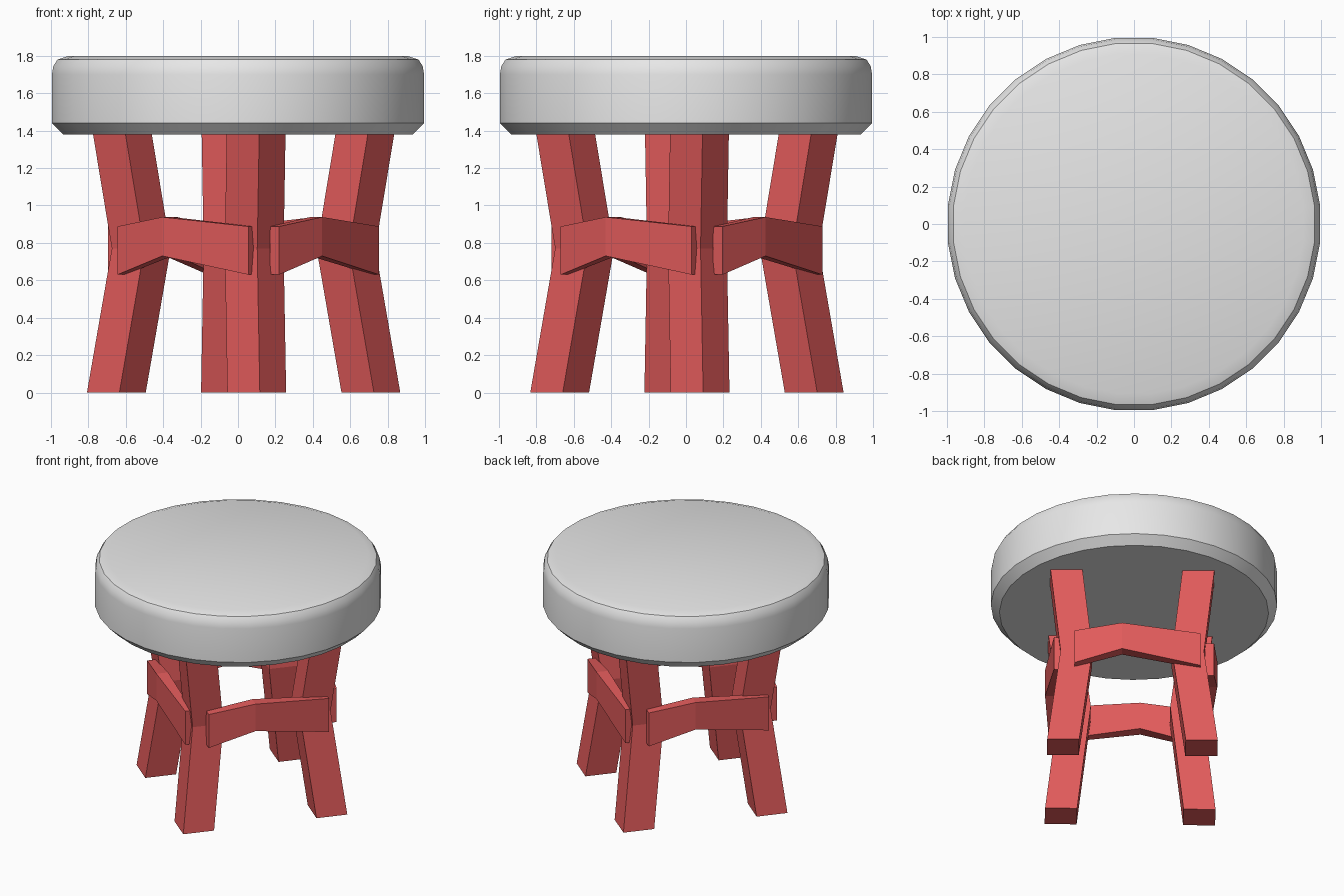
import bpy, bmesh, math
from mathutils import Vector, Matrix

if "Cube" in bpy.data.objects:
    bpy.data.objects.remove(bpy.data.objects["Cube"], do_unlink=True)


def make_material(name, color):
    mat = bpy.data.materials.new(name)
    mat.use_nodes = True
    mat.diffuse_color = color
    mat.node_tree.nodes["Principled BSDF"].inputs["Base Color"].default_value = color
    return mat


red = make_material("red paint", (0.76, 0.105, 0.105, 1))
pale = make_material("pale grey cushion", (0.8, 0.8, 0.8, 1))


def loft(name, rings, mat, turn=None):
    """Skin a list of rings with quads and cap both ends."""
    bm = bmesh.new()
    loops = [[bm.verts.new(p) for p in ring] for ring in rings]
    for low, high in zip(loops, loops[1:]):
        for i in range(len(low)):
            j = (i + 1) % len(low)
            bm.faces.new((low[i], low[j], high[j], high[i]))
    bm.faces.new(loops[0][::-1])
    bm.faces.new(loops[-1])
    if turn:
        bm.transform(turn)
    bmesh.ops.recalc_face_normals(bm, faces=bm.faces)
    mesh = bpy.data.meshes.new(name)
    bm.to_mesh(mesh)
    bm.free()
    mesh.materials.append(mat)
    obj = bpy.data.objects.new(name, mesh)
    bpy.context.collection.objects.link(obj)
    return obj


def circle(radius, z, sides, phase):
    angles = [phase + math.tau * i / sides for i in range(sides)]
    return [Vector((radius * math.cos(a), radius * math.sin(a), z)) for a in angles]


# Round seat with a chamfered underside and a soft upper rim
profile = [(0.94, 1.38), (1.0, 1.44), (1.0, 1.70), (0.992, 1.745),
           (0.97, 1.78), (0.91, 1.80)]
seat = loft("seat", [circle(r, z, 32, math.pi / 32) for r, z in profile], pale)
bpy.context.view_layer.objects.active = seat
seat.select_set(True)
bpy.ops.object.shade_smooth_by_angle(angle=math.radians(30))
seat.select_set(False)

# The base sits slightly off the seat centre
base = Vector((0.03, 0.005, 0))
lean = math.radians(-84.1)
outward = Vector((math.cos(lean), math.sin(lean), 0))

# Bent square leg: corner faces outward, waist pulled in
leg_rings = [[p + outward * reach for p in circle(0.158, z, 4, lean)]
             for reach, z in [(0.684, 0), (0.55, 0.77), (0.652, 1.385)]]

# Bent rail sections: outer point, inner point, bottom, top
rail_sections = [((0.22, -0.67), (0.17, -0.63), 0.63, 0.888),
                 ((0.45, -0.43), (0.385, -0.375), 0.73, 0.938),
                 ((0.755, 0.03), (0.715, 0.06), 0.63, 0.888)]
rail_rings = [[Vector((*outer, low)) - base, Vector((*inner, low)) - base,
               Vector((*inner, high)) - base, Vector((*outer, high)) - base]
              for outer, inner, low, high in rail_sections]

# Four legs and four rails around the base
leg_names = ["front_leg", "left_leg", "back_leg", "right_leg"]
rail_names = ["front_left_rail", "back_left_rail", "back_right_rail", "front_right_rail"]
for i in range(4):
    turn = Matrix.Translation(base) @ Matrix.Rotation(i * math.pi / 2, 4, 'Z')
    loft(leg_names[i], leg_rings, red, turn)
    loft(rail_names[i], rail_rings, red, turn)
